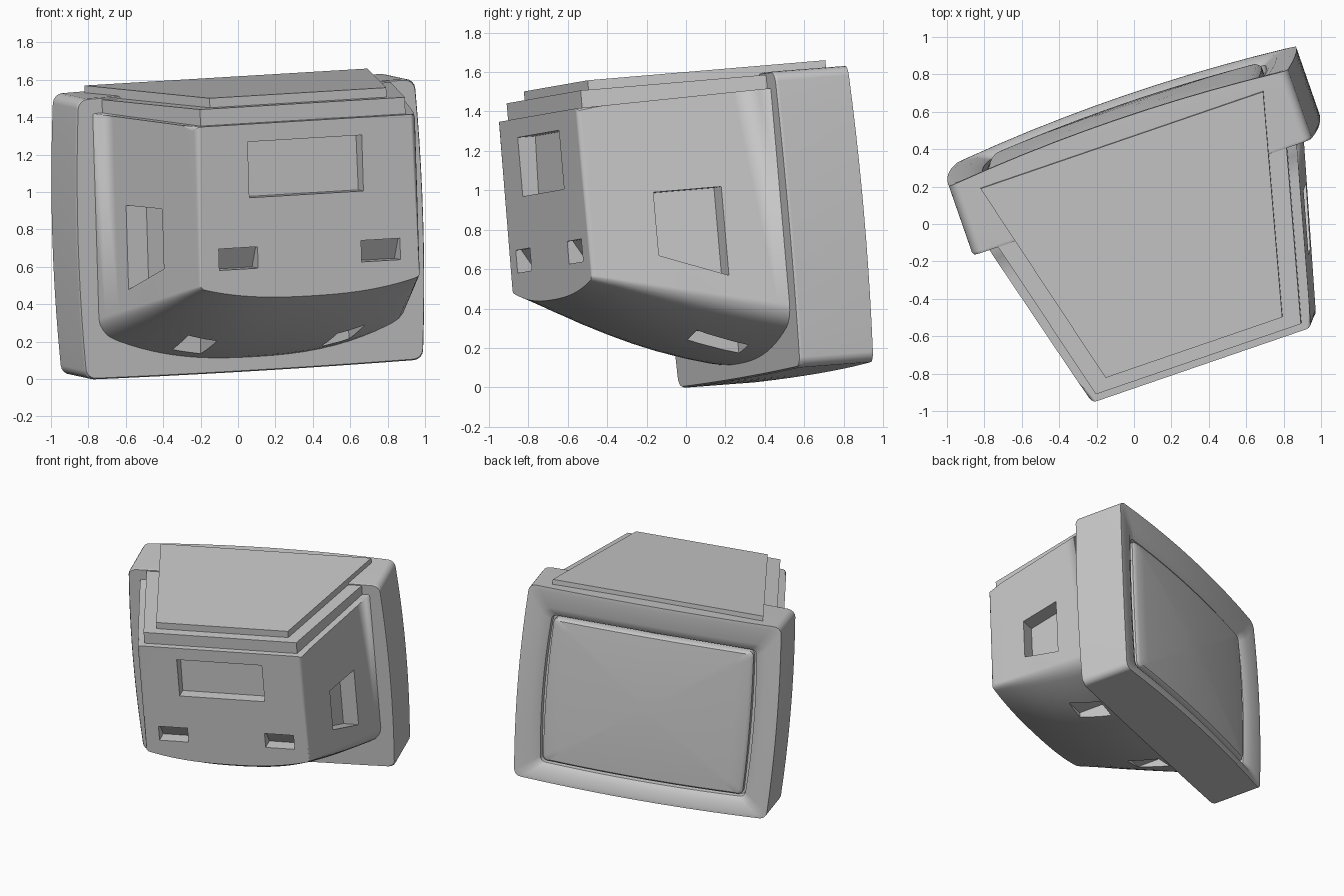
import bpy, bmesh, math
from mathutils import Matrix, Vector

cube = bpy.data.objects.get("Cube")
if cube:
    bpy.data.objects.remove(cube, do_unlink=True)

# One grey plastic for the whole casing
grey = bpy.data.materials.new("grey_plastic")
grey.use_nodes = True
colour = (0.58, 0.58, 0.58, 1)
grey.diffuse_color = colour
grey.node_tree.nodes["Principled BSDF"].inputs["Base Color"].default_value = colour

# Tilted frame of the set: u across, v towards the screen, w up
U = Vector((1, 0.343, 0.06)).normalized()
W = Vector((-0.03, -0.087, 1))
W = (W - U * W.dot(U)).normalized()
V = W.cross(U)
FRAME = Matrix((U, V, W)).transposed().to_4x4()
MID = 0.175


def make(name, bm):
    bmesh.ops.recalc_face_normals(bm, faces=bm.faces)
    mesh = bpy.data.meshes.new(name)
    bm.to_mesh(mesh)
    bm.free()
    mesh.materials.append(grey)
    ob = bpy.data.objects.new(name, mesh)
    bpy.context.collection.objects.link(ob)
    return ob


def loft(rings):
    """Skin a list of equal closed rings and cap both ends."""
    bm = bmesh.new()
    rows = [[bm.verts.new(p) for p in ring] for ring in rings]
    n = len(rows[0])
    for a, b in zip(rows, rows[1:]):
        for i in range(n):
            j = (i + 1) % n
            bm.faces.new((a[i], a[j], b[j], b[i]))
    bm.faces.new(rows[0])
    bm.faces.new(rows[-1])
    return bm, rows


def finish(ob, angle=35):
    bpy.ops.object.select_all(action='DESELECT')
    ob.select_set(True)
    bpy.context.view_layer.objects.active = ob
    bpy.ops.object.shade_smooth_by_angle(angle=math.radians(angle))
    ob.modifiers.new("even_shading", 'WEIGHTED_NORMAL').keep_sharp = True
    ob.matrix_world = FRAME


# Rear housing: tapered, with an underside bowed both ways and softened edges
def section(f, n=28):
    half = 0.62 + 0.27 * f
    low = 0.56 - 0.31 * f
    top = 1.43 + 0.02 * f
    sag = 0.07 + 0.10 * f + 0.24 * f * (1 - f)
    r = 0.02 + 0.06 * f
    v = -0.73 + 1.03 * f
    pts = [(MID - half, v, top), (MID + half, v, top)]
    for i in range(n + 1):
        t = math.sin(math.pi * (0.5 - i / n))
        d = max(0, abs(t) * half - half + r)
        lift = r - math.sqrt(max(0, r * r - d * d))
        pts.append((MID + half * t, v, low + lift - sag * (1 - abs(t) ** 2.5)))
    return pts


bm, rows = loft([section(i / 8) for i in range(9)])
rounded = [bm.edges.get((a[i], b[i])) for a, b in zip(rows, rows[1:]) for i in (0, 1)]
rear = rows[0]
rounded += [bm.edges.get((rear[1], rear[2])), bm.edges.get((rear[0], rear[-1]))]
bmesh.ops.bevel(bm, geom=rounded, offset=0.025, segments=3, profile=0.5, affect='EDGES')
housing = make("rear_housing", bm)


# Recesses cut into the housing
def cut(a, b):
    cutter = make("recess_cutter", loft([a, b])[0])
    cutter.hide_render = True
    mod = housing.modifiers.new("recess", 'BOOLEAN')
    mod.operation = 'DIFFERENCE'
    mod.solver = 'EXACT'
    mod.object = cutter
    bpy.context.view_layer.objects.active = housing
    bpy.ops.object.modifier_apply(modifier=mod.name)
    bpy.data.objects.remove(cutter, do_unlink=True)


def cut_box(u, half, v0, v_low, v_high, w0, w1):
    """Box recess whose end may lean from v_low at the sill to v_high at the top."""
    rect = [(u - half, w0, v_low), (u + half, w0, v_low),
            (u + half, w1, v_high), (u - half, w1, v_high)]
    cut([(x, v0, z) for x, z, v in rect], [(x, v, z) for x, z, v in rect])


cut_box(MID - 0.008, 0.323, -0.9, -0.645, -0.635, 1.035, 1.335)   # rear window
side_hole = [(-0.39, 0.972), (-0.055, 0.972), (-0.055, 0.52), (-0.39, 0.65)]
for s in (-1, 1):
    cut_box(MID + s * 0.403, 0.11, -0.9, -0.63, -0.70, 0.655, 0.77)  # rear slots
    cut_box(MID + s * 0.42, 0.08, -0.15, 0.12, 0.12, 0, 0.265)       # underside slots
    # side handholds, with floors parallel to the tapered walls
    cut([(MID + s * (0.697 + 0.265 * v), v, w) for v, w in side_hole],
        [(MID + s * 1.2, v, w) for v, w in side_hole])
finish(housing)


# Stepped plates on the top
def plate(name, v0, v1, half0, half1, low, high):
    flat = [(MID - half0, v0), (MID + half0, v0), (MID + half1, v1), (MID - half1, v1)]
    finish(make(name, loft([[(x, y, z) for x, y in flat] for z in (low, high)])[0]))


plate("lower_top_plate", -0.687, 0.3, 0.58, 0.835, 1.4, 1.52)
plate("upper_top_plate", -0.617, 0.56, 0.5, 0.8, 1.48, 1.571)


# Screen surround and domed screen: rounded rectangles lofted front to back
def ring(half, low, high, r, v, bow=1, side=0.026, arc=5, steps=10):
    mid, hh = (low + high) / 2, (high - low) / 2
    corners = []
    for k, (sx, sz) in enumerate(((1, 1), (-1, 1), (-1, -1), (1, -1))):
        for i in range(arc):
            a = math.pi / 2 * (k + i / (arc - 1))
            corners.append((sx * (half - r) + r * math.cos(a),
                            sz * (hh - r) + r * math.sin(a)))
    flat = []
    for i, p in enumerate(corners):
        flat.append(p)
        if i % arc == arc - 1:
            q = corners[(i + 1) % len(corners)]
            flat += [(p[0] + (q[0] - p[0]) * j / steps, p[1] + (q[1] - p[1]) * j / steps)
                     for j in range(1, steps)]
    out = []
    for x, z in flat:
        px, pz = 1 - (x / half) ** 2, 1 - (z / hh) ** 2
        s, t = x / 0.955, (mid + z - 0.78) / 0.75
        out.append((MID + x + side * x / half * pz,
                    v + bow * (0.048 * (1 - s * s) + 0.01 * (1 - t * t)),
                    mid + z + side * 0.3 * z / hh * px))
    return out


surround = [ring(0.95, 0.03, 1.525, 0.05, 0.23, 0),
            ring(0.957, 0.023, 1.53, 0.05, 0.245, 0),
            ring(0.957, 0.023, 1.53, 0.05, 0.622),
            ring(0.925, 0.05, 1.50, 0.05, 0.622),
            ring(0.84, 0.11, 1.37, 0.045, 0.606),
            ring(0.79, 0.145, 1.325, 0.04, 0.58),
            ring(0.775, 0.155, 1.31, 0.035, 0.57),
            ring(0.77, 0.16, 1.305, 0.035, 0.53)]
finish(make("screen_surround", loft(surround)[0]), 30)

screen = [ring(0.757, 0.17, 1.295, 0.035, v, side=0.015) for v in (0.51, 0.57)]
for k in (0.97, 0.85, 0.65, 0.4, 0.15, 0.03):
    screen.append(ring(0.757 * k, 0.7325 - 0.5625 * k, 0.7325 + 0.5625 * k, 0.035 * k,
                       0.59 + 0.015 * (1 - k * k), side=0.015 * k))
finish(make("screen", loft(screen)[0]), 40)
